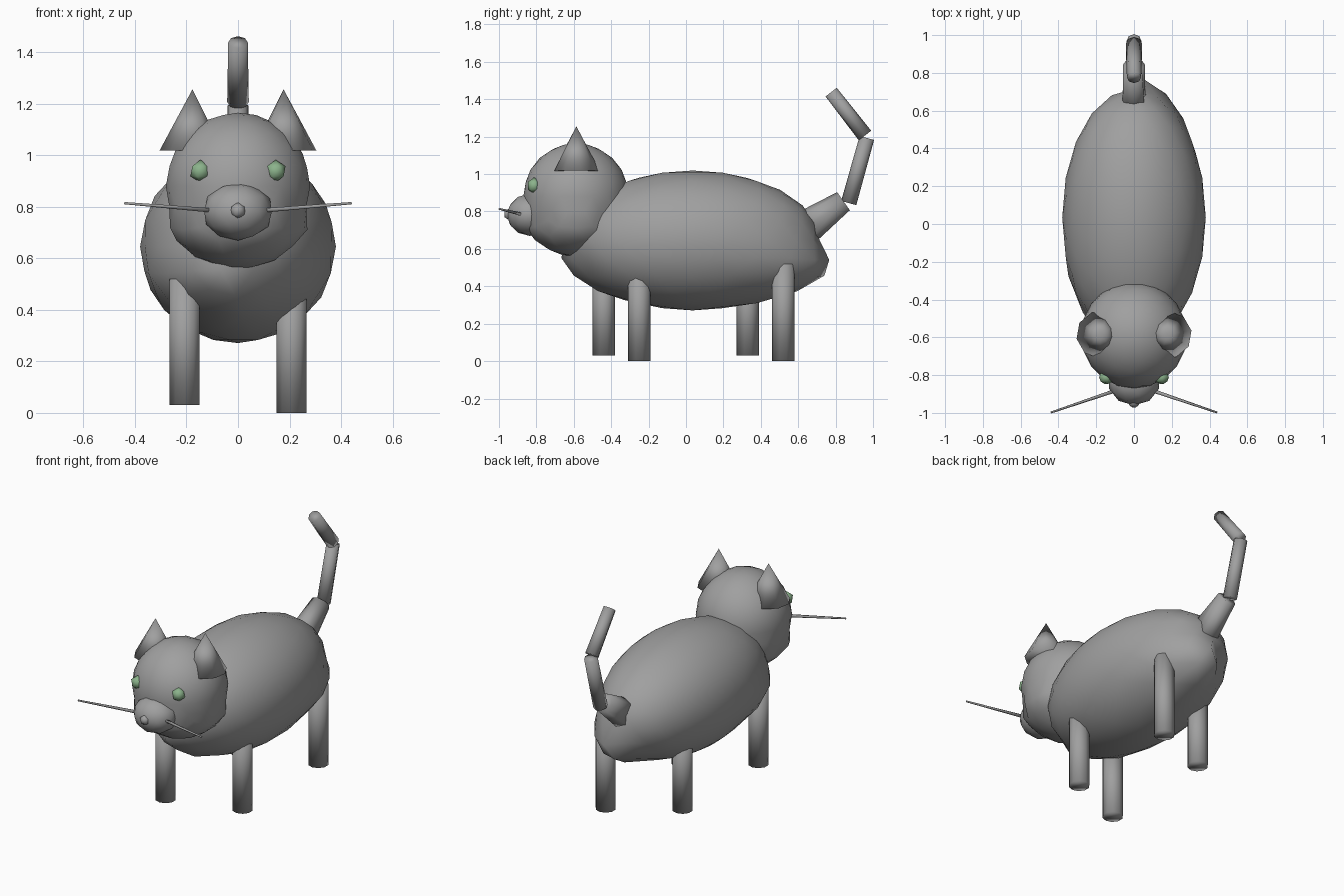
import bpy
from mathutils import Vector

if "Cube" in bpy.data.objects:
    bpy.data.objects.remove(bpy.data.objects["Cube"])


def material(name, rgb):
    m = bpy.data.materials.new(name)
    m.diffuse_color = (*rgb, 1)
    m.use_nodes = True
    m.node_tree.nodes["Principled BSDF"].inputs["Base Color"].default_value = m.diffuse_color
    return m


GREY = material("grey_fur", (0.35, 0.35, 0.35))
GREEN = material("green_eye", (0.26, 0.45, 0.26))


def finish(name, mat):
    o = bpy.context.object
    o.name = name
    o.data.materials.append(mat)
    bpy.ops.object.shade_smooth()
    return o


def ball(name, centre, radii, mat=GREY, detail=3, rule=None):
    """Low-poly ellipsoid; rule may reshape the unit-sphere points."""
    bpy.ops.mesh.primitive_ico_sphere_add(subdivisions=detail, radius=1)
    o = finish(name, mat)
    for v in o.data.vertices:
        n = v.co.normalized() if rule is None else rule(v.co.normalized())
        v.co = Vector(a * r + c for a, r, c in zip(n, radii, centre))
    return o


def rod(name, a, b, r1, r2, sides):
    """Tapered cylinder between two points."""
    a, b = Vector(a), Vector(b)
    bpy.ops.mesh.primitive_cone_add(vertices=sides, radius1=r1, radius2=r2,
                                    depth=(b - a).length)
    o = finish(name, GREY)
    q = (b - a).to_track_quat('Z', 'X')
    for v in o.data.vertices:
        v.co = q @ v.co + (a + b) / 2
    return o


# body, with uneven lower haunch and chest
def body_rule(n):
    if n.z < -0.1 and n.y > 0.35 and n.x > -0.1:
        n.y *= 1.13 if n.z > -0.4 else 1.2
    elif n.z < -0.1 and n.y < -0.35 and n.x < 0.1:
        n.y *= 1.08
        n.x *= 1.06
    return n


# head, with a fuller jaw
def head_rule(n):
    if n.z < -0.5:
        n *= 1.13
    return n


ball("body", (0, 0.035, 0.645), (0.38, 0.68, 0.374), rule=body_rule)
ball("head", (0, -0.588, 0.88), (0.28, 0.282, 0.285), rule=head_rule)
ball("muzzle", (0, -0.835, 0.782), (0.138, 0.125, 0.113), detail=2)
ball("nose", (0, -0.942, 0.785), (0.034, 0.034, 0.034), detail=1)

# paired face parts and legs (the left legs stand a little forward and higher)
for s, side in ((-1, "left"), (1, "right")):
    ball(side + "_eye", (s * 0.146, -0.812, 0.938), (0.043, 0.04, 0.044), GREEN, 1)
    rod(side + "_ear", (s * 0.18, -0.586, 1.017), (s * 0.177, -0.586, 1.255),
        0.126, 0, 9)
    rod(side + "_whisker", (s * 0.08, -0.876, 0.784), (s * 0.44, -0.998, 0.814),
        0.01, 0.005, 6)
    shift, foot = (-0.19, 0.03) if s < 0 else (0, 0)
    for y, end in ((-0.25, "front"), (0.52, "back")):
        rod(f"{side}_{end}_leg", (s * 0.207, y + shift, foot),
            (s * 0.207, y + shift, 0.52), 0.061, 0.061, 10)

# kinked tail in three pieces; the base flares deep but stays narrow
base = rod("tail_base", (0, 0.60, 0.685), (0, 0.842, 0.855), 0.1, 0.059, 8)
for v in base.data.vertices:
    v.co.x = max(-0.06, min(0.06, v.co.x))
rod("tail_middle", (0, 0.87, 0.845), (0, 0.967, 1.193), 0.042, 0.040, 8)
rod("tail_tip", (0, 0.957, 1.206), (0, 0.776, 1.438), 0.042, 0.038, 8)
